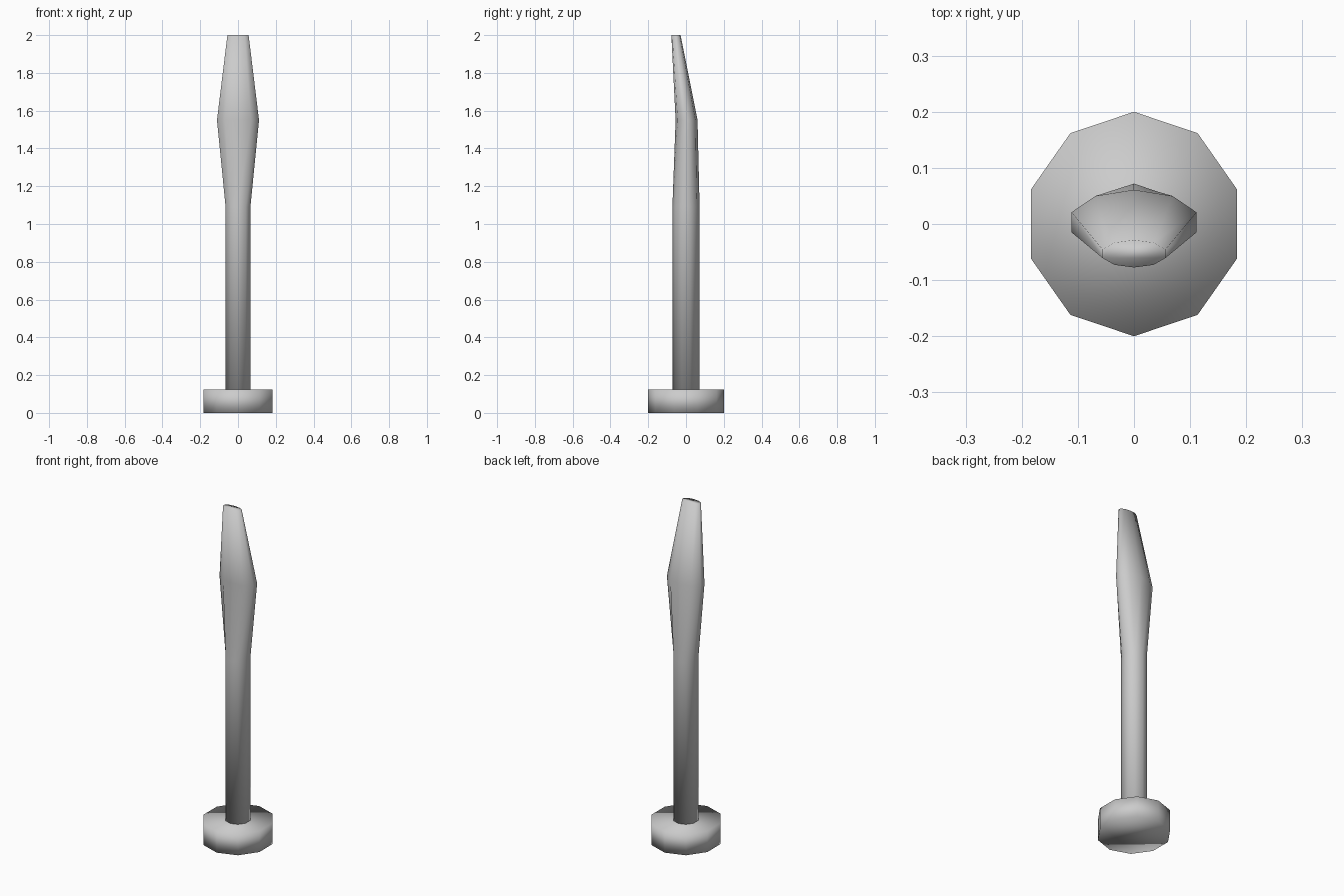
import bpy
import bmesh
from math import cos, sin, pi

SIDES = 10

default = bpy.data.objects.get("Cube")
if default:
    bpy.data.objects.remove(default, do_unlink=True)

# Single grey material
grey = bpy.data.materials.new("plain grey")
grey.use_nodes = True
colour = (0.6, 0.6, 0.6, 1)
grey.diffuse_color = colour
grey.node_tree.nodes["Principled BSDF"].inputs["Base Color"].default_value = colour


def loft(name, sections):
    """Closed ten-sided loft; each section is (z, x radius, y radius, y centre)."""
    bm = bmesh.new()
    rings = []
    for z, rx, ry, cy in sections:
        angles = [pi / 2 + 2 * pi * i / SIDES for i in range(SIDES)]
        rings.append([bm.verts.new((rx * cos(a), cy + ry * sin(a), z)) for a in angles])
    for low, high in zip(rings, rings[1:]):
        for i in range(SIDES):
            j = (i + 1) % SIDES
            bm.faces.new((low[i], low[j], high[j], high[i]))
    bm.faces.new(rings[0][::-1])
    bm.faces.new(rings[-1])
    for face in bm.faces:
        face.smooth = True
    mesh = bpy.data.meshes.new(name)
    bm.to_mesh(mesh)
    bm.free()
    mesh.materials.append(grey)
    obj = bpy.data.objects.new(name, mesh)
    bpy.context.collection.objects.link(obj)
    return obj


# Round foot
loft("base_disc", [(0, 0.193, 0.2, 0), (0.125, 0.193, 0.2, 0)])

# Straight rod that flares into a flattened, forward-leaning blade
loft("shaft_and_blade", [
    (0.11, 0.069, 0.072, 0),
    (1.09, 0.069, 0.072, 0),
    (1.55, 0.117, 0.058, 0.003),
    (2.0, 0.059, 0.0245, -0.053),
])
